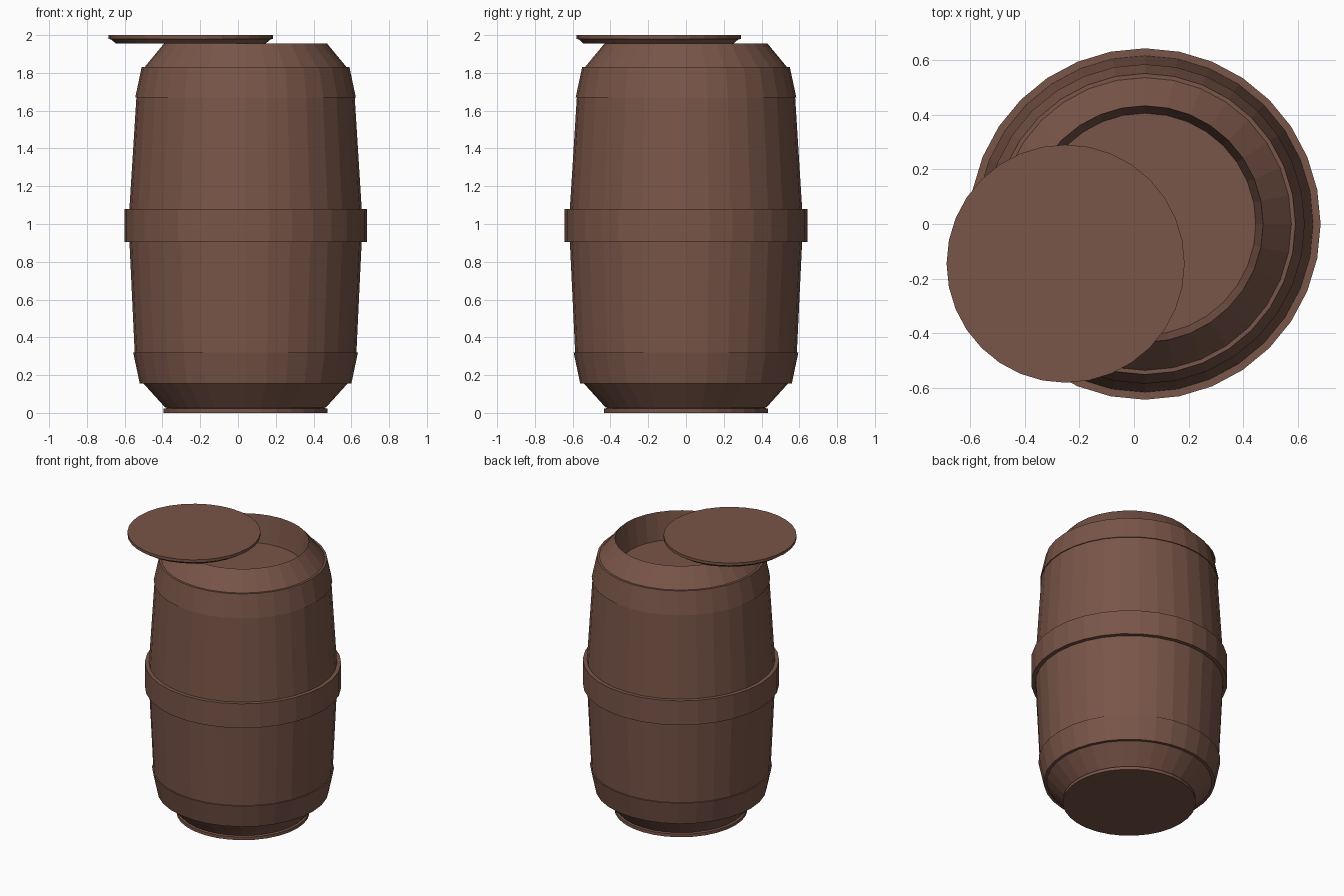
import bpy, bmesh, math

if "Cube" in bpy.data.objects:
    bpy.data.objects.remove(bpy.data.objects["Cube"])

SIDES = 32
BODY = (0.04, 0.0)      # barrel axis
LID = (-0.25, -0.145)   # loose lid axis

brown = bpy.data.materials.new("barrel brown")
brown.diffuse_color = (0.191, 0.091, 0.065, 1)
brown.use_nodes = True
brown.node_tree.nodes["Principled BSDF"].inputs["Base Color"].default_value = brown.diffuse_color


def lathe(name, profile, centre, closed=False):
    """Spin (radius, z) points around a vertical axis; radius 0 ends become caps."""
    bm = bmesh.new()
    rings = []
    for r, z in profile:
        rings.append([bm.verts.new((r * math.cos(2 * math.pi * i / SIDES),
                                    r * math.sin(2 * math.pi * i / SIDES), z))
                      for i in range(SIDES)])
    pairs = list(zip(rings, rings[1:]))
    if closed:
        pairs.append((rings[-1], rings[0]))
    for a, b in pairs:
        for i in range(SIDES):
            j = (i + 1) % SIDES
            bm.faces.new((a[i], a[j], b[j], b[i]))
    if not closed:
        bm.faces.new(rings[0][::-1])
        bm.faces.new(rings[-1])
    bmesh.ops.recalc_face_normals(bm, faces=bm.faces[:])
    mesh = bpy.data.meshes.new(name)
    bm.to_mesh(mesh)
    bm.free()
    mesh.materials.append(brown)
    ob = bpy.data.objects.new(name, mesh)
    ob.location = (centre[0], centre[1], 0)
    bpy.context.collection.objects.link(ob)
    return ob


# barrel body with the recessed open top
lathe("barrel_body", [(0.425, 0.028), (0.54, 0.155), (0.587, 0.32), (0.615, 0.91),
                      (0.615, 1.08), (0.578, 1.67), (0.535, 1.83), (0.432, 1.955),
                      (0.405, 1.76)], BODY)


# hoops: (bottom z, bottom radius, top z, top radius)
hoops = {"lower_hoop": (0.155, 0.56, 0.32, 0.595),
         "middle_hoop": (0.905, 0.642, 1.08, 0.642),
         "upper_hoop": (1.67, 0.584, 1.83, 0.55)}
for name, (z0, r0, z1, r1) in hoops.items():
    lathe(name, [(r0, z0), (r1, z1), (r1 - 0.05, z1), (r0 - 0.05, z0)], BODY, True)

# fitted bottom lid and the loose top lid lying across the rim
lathe("bottom_lid", [(0.435, 0.0), (0.435, 0.022), (0.42, 0.025), (0.40, 0.045)], BODY)
lathe("loose_lid", [(0.398, 1.956), (0.42, 1.976), (0.435, 1.98), (0.435, 2.0)], LID)
